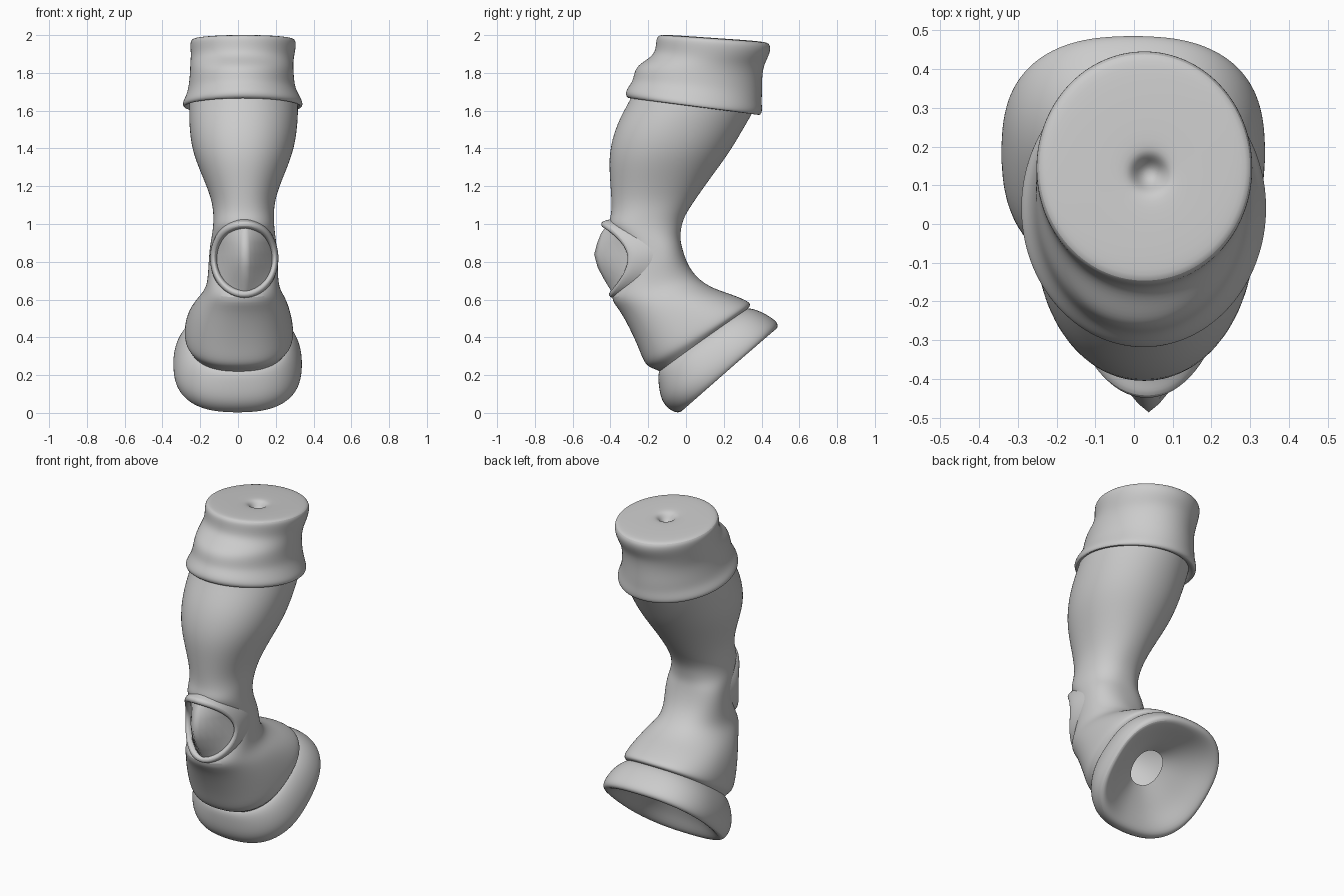
import bpy, bmesh, math

SIDES = 32


def finish(name, bm, subdiv=0, angle=60):
    bmesh.ops.recalc_face_normals(bm, faces=bm.faces)
    mesh = bpy.data.meshes.new(name)
    bm.to_mesh(mesh)
    bm.free()
    ob = bpy.data.objects.new(name, mesh)
    bpy.context.collection.objects.link(ob)
    if subdiv:
        m = ob.modifiers.new("smooth", 'SUBSURF')
        m.levels = m.render_levels = subdiv
    bpy.ops.object.select_all(action='DESELECT')
    ob.select_set(True)
    bpy.context.view_layer.objects.active = ob
    bpy.ops.object.shade_smooth_by_angle(angle=math.radians(angle))
    return ob


def skin(name, loops, close_end=False):
    """Bridge a list of closed point loops into a smooth surface."""
    bm = bmesh.new()
    loops = [[bm.verts.new(p) for p in loop] for loop in loops]
    for a, b in zip(loops, loops[1:]):
        for i in range(len(a)):
            j = (i + 1) % len(a)
            bm.faces.new((a[i], a[j], b[j], b[i]))
    if close_end:
        bm.faces.new(loops[-1])
    return finish(name, bm, 2)


def ring(fy, fz, by, bz, cx, hw, n):
    """Front y z, back y z, centre x, half width, squareness."""
    pts = []
    for i in range(SIDES):
        a = 2 * math.pi * i / SIDES
        c = math.copysign(abs(math.cos(a)) ** (2 / n), math.cos(a))
        s = math.copysign(abs(math.sin(a)) ** (2 / n), math.sin(a))
        k = (1 + c) / 2
        pts.append((cx + hw * s, by + (fy - by) * k, bz + (fz - bz) * k))
    return pts


def loft(name, rings, close_end=False):
    return skin(name, [ring(*r) for r in rings], close_end)


# Cuff: tucked lower hem, soft folds, flat top with a dimple
loft("upper_cuff", [
    (-0.27, 1.69, 0.34, 1.61, 0.03, 0.280, 2),
    (-0.285, 1.665, 0.365, 1.582, 0.025, 0.297, 2),
    (-0.312, 1.665, 0.394, 1.573, 0.025, 0.316, 2),
    (-0.324, 1.69, 0.406, 1.595, 0.025, 0.321, 2),
    (-0.312, 1.72, 0.402, 1.64, 0.025, 0.300, 2),
    (-0.284, 1.755, 0.404, 1.69, 0.02, 0.284, 2),
    (-0.276, 1.80, 0.404, 1.74, 0.02, 0.278, 2),
    (-0.258, 1.84, 0.406, 1.79, 0.02, 0.275, 2),
    (-0.200, 1.875, 0.414, 1.84, 0.02, 0.274, 2),
    (-0.163, 1.91, 0.434, 1.88, 0.025, 0.275, 2),
    (-0.160, 1.97, 0.450, 1.92, 0.027, 0.282, 2),
    (-0.152, 1.998, 0.445, 1.957, 0.027, 0.278, 2),
    (-0.120, 2.003, 0.410, 1.966, 0.03, 0.250, 2),
    (0.04, 1.993, 0.22, 1.981, 0.04, 0.085, 2),
    (0.08, 1.985, 0.18, 1.979, 0.04, 0.05, 2),
    (0.10, 1.95, 0.16, 1.947, 0.04, 0.03, 2),
    (0.12, 1.935, 0.14, 1.934, 0.04, 0.01, 2),
], True)

# Bent leg from the cuff through the knee to the lower crease
loft("bent_leg", [
    (-0.27, 1.72, 0.38, 1.64, 0.03, 0.285, 2),
    (-0.295, 1.66, 0.355, 1.59, 0.03, 0.291, 2),
    (-0.37, 1.53, 0.285, 1.47, 0.028, 0.287, 2.1),
    (-0.410, 1.38, 0.225, 1.37, 0.026, 0.267, 2.1),
    (-0.405, 1.25, 0.135, 1.25, 0.026, 0.214, 2.1),
    (-0.395, 1.13, 0.050, 1.13, 0.028, 0.167, 2.1),
    (-0.395, 1.05, -0.010, 1.04, 0.03, 0.160, 2.2),
    (-0.415, 1.00, -0.025, 0.98, 0.03, 0.162, 2.3),
    (-0.375, 0.95, -0.031, 0.93, 0.03, 0.168, 2.4),
    (-0.305, 0.87, -0.024, 0.89, 0.028, 0.178, 2.5),
    (-0.305, 0.77, -0.008, 0.83, 0.028, 0.184, 2.5),
    (-0.35, 0.68, 0.020, 0.765, 0.026, 0.186, 2.4),
    (-0.41, 0.61, 0.075, 0.70, 0.025, 0.195, 2.2),
    (-0.355, 0.55, 0.150, 0.657, 0.02, 0.232, 2.2),
    (-0.300, 0.45, 0.230, 0.632, 0.01, 0.264, 2.3),
    (-0.250, 0.34, 0.300, 0.605, 0.005, 0.284, 2.4),
    (-0.222, 0.262, 0.340, 0.585, 0.005, 0.290, 2.4),
    (-0.190, 0.238, 0.341, 0.565, 0.005, 0.284, 2.4),
    (-0.145, 0.225, 0.325, 0.550, 0.003, 0.266, 2.4),
    (-0.120, 0.200, 0.310, 0.530, 0.0, 0.250, 2.4),
])

# Flared hem, rolled over into a shallow funnel that ends in a small hole
loft("flared_hem", [
    (-0.11, 0.25, 0.290, 0.550, 0.003, 0.245, 2.4),
    (-0.150, 0.222, 0.340, 0.558, 0.003, 0.275, 2.4),
    (-0.148, 0.165, 0.405, 0.534, 0.0, 0.316, 2.5),
    (-0.137, 0.080, 0.463, 0.500, -0.002, 0.340, 2.5),
    (-0.105, 0.025, 0.490, 0.472, -0.002, 0.344, 2.5),
    (-0.045, -0.007, 0.485, 0.444, -0.002, 0.333, 2.5),
    (-0.005, 0.015, 0.445, 0.428, -0.002, 0.300, 2.5),
    (0.005, 0.105, 0.355, 0.415, 0.0, 0.225, 2.4),
    (0.030, 0.185, 0.270, 0.400, 0.01, 0.145, 2.3),
    (0.055, 0.255, 0.210, 0.395, 0.02, 0.090, 2.2),
])

# Collar around the knee opening: a lip that blends back into the leg
half = [(0, -0.435, 1.0), (0.065, -0.418, 0.988), (0.122, -0.365, 0.95), (0.16, -0.292, 0.87),
        (0.163, -0.285, 0.79), (0.14, -0.325, 0.71), (0.08, -0.375, 0.645), (0, -0.395, 0.622)]
path = half + [(-x, y, z) for x, y, z in half[-2:0:-1]]


def collar(sx, sz, dy, side=0.0):
    return [(0.033 + x * sx, y + dy + side * abs(x) / 0.163, 0.81 + (z - 0.81) * sz) for x, y, z in path]


skin("knee_collar", [
    collar(0.86, 0.86, 0.06), collar(0.90, 0.88, 0.0), collar(0.97, 0.96, -0.022),
    collar(1.10, 1.10, -0.018), collar(1.14, 1.13, 0.012, 0.02),
    collar(1.11, 1.19, 0.04, 0.06), collar(1.03, 1.36, 0.065, 0.12),
])

# Ridged knee cap: rows of z, half width, ridge y, edge y
rows = [(0.985, 0.06, -0.425, -0.40), (0.95, 0.115, -0.450, -0.355), (0.90, 0.148, -0.470, -0.29),
        (0.84, 0.158, -0.486, -0.265), (0.77, 0.156, -0.468, -0.275), (0.70, 0.13, -0.43, -0.315),
        (0.635, 0.07, -0.39, -0.365)]
bm = bmesh.new()
grid = []
for z, w, ridge, edge in rows:
    us = [i / 6 for i in range(-6, 7)]
    grid.append([bm.verts.new((0.038 + w * u, ridge + (edge - ridge) * abs(u) ** 1.3, z)) for u in us])
for a, b in zip(grid, grid[1:]):
    for i in range(len(a) - 1):
        bm.faces.new((a[i], b[i], b[i + 1], a[i + 1]))
finish("knee_cap", bm, 0, 80)
